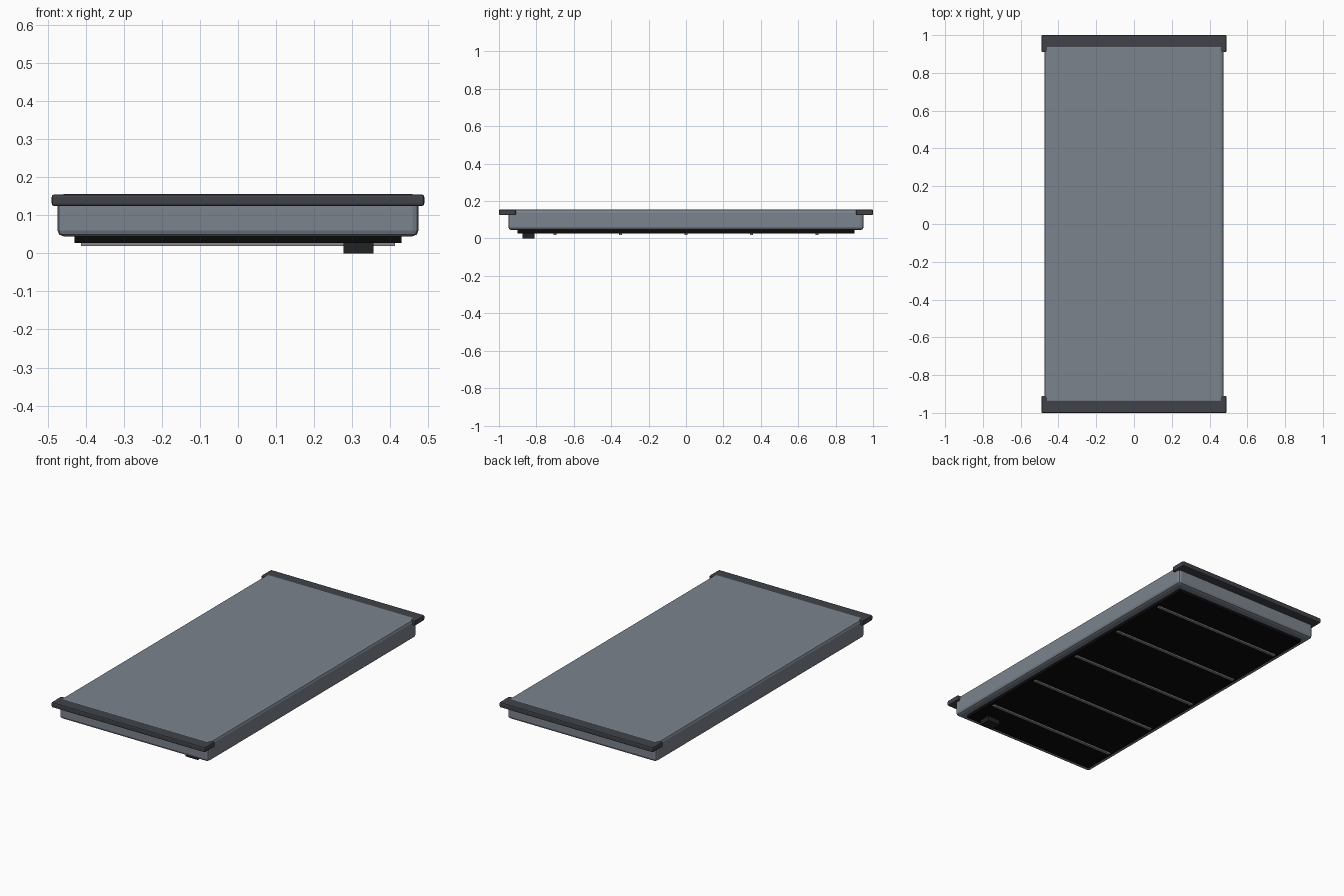
import bpy

if "Cube" in bpy.data.objects:
    bpy.data.objects.remove(bpy.data.objects["Cube"])


def material(name, color):
    m = bpy.data.materials.new(name)
    m.diffuse_color = (*color, 1)
    m.use_nodes = True
    m.node_tree.nodes["Principled BSDF"].inputs["Base Color"].default_value = m.diffuse_color
    return m


shell_mat = material("shell_grey", (0.20, 0.23, 0.27))
rail_mat = material("rail_dark", (0.05, 0.055, 0.065))
black_mat = material("black", (0.003, 0.003, 0.003))
box_mat = material("box_black", (0.015, 0.016, 0.018))
strip_mat = material("strip_grey", (0.25, 0.25, 0.25))


def box(name, x, y, z, mat, bevel=0, segments=2):
    """Box from (min, max) ranges, optionally bevelled."""
    ranges = (x, y, z)
    bpy.ops.mesh.primitive_cube_add(size=1, location=[(a + b) / 2 for a, b in ranges])
    ob = bpy.context.object
    ob.name = name
    ob.scale = [b - a for a, b in ranges]
    bpy.ops.object.transform_apply(location=False, rotation=False, scale=True)
    ob.data.materials.append(mat)
    if bevel:
        mod = ob.modifiers.new("bevel", 'BEVEL')
        mod.width = bevel
        mod.segments = segments
    return ob


# Main slab
box("main_shell", (-0.475, 0.475), (-0.95, 0.95), (0.045, 0.156), shell_mat, 0.016)

# End rails, overlapping both short edges
for name, s in (("front_rail", -1), ("back_rail", 1)):
    box(name, (-0.49, 0.49), sorted((s * 0.91, s * 1.0)), (0.125, 0.155), rail_mat, 0.006)

# Black underside panel
box("bottom_panel", (-0.43, 0.43), (-0.90, 0.90), (0.028, 0.047), black_mat)

# Thin cross strips under the panel
for i in range(5):
    y = -0.7 + 0.35 * i
    box(f"cross_strip_{i + 1}", (-0.413, 0.413), (y - 0.008, y + 0.008), (0.020, 0.030), strip_mat)

# Small connector box under the front right corner
box("connector_box", (0.277, 0.357), (-0.875, -0.81), (0.0, 0.030), box_mat)
